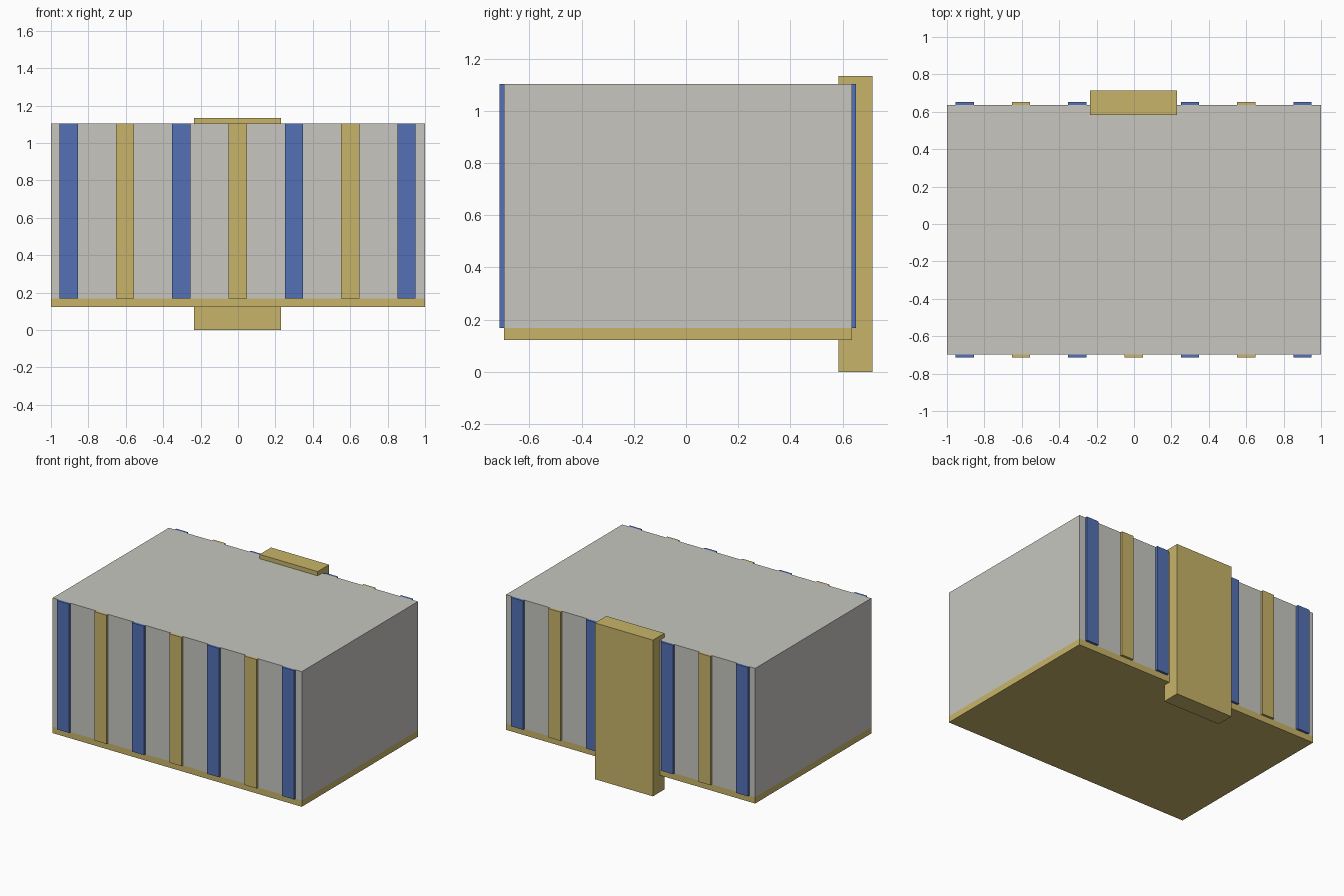
import bpy
import bmesh
from mathutils import Vector

cube = bpy.data.objects.get("Cube")
if cube:
    bpy.data.objects.remove(cube, do_unlink=True)


def material(name, rgb):
    mat = bpy.data.materials.new(name)
    mat.use_nodes = True
    mat.diffuse_color = (*rgb, 1)
    mat.node_tree.nodes["Principled BSDF"].inputs["Base Color"].default_value = (*rgb, 1)
    return mat


def box(name, low, high, mat):
    """Axis-aligned box between two opposite corners."""
    low, high = Vector(low), Vector(high)
    bm = bmesh.new()
    bmesh.ops.create_cube(bm, size=1)
    bmesh.ops.scale(bm, vec=high - low, verts=bm.verts)
    bmesh.ops.translate(bm, vec=(low + high) / 2, verts=bm.verts)
    mesh = bpy.data.meshes.new(name)
    bm.to_mesh(mesh)
    bm.free()
    mesh.materials.append(mat)
    obj = bpy.data.objects.new(name, mesh)
    bpy.context.collection.objects.link(obj)
    return obj


grey = material("light grey", (0.57, 0.565, 0.53))
gold = material("gold", (0.58, 0.456, 0.141))
blue = material("blue", (0.087, 0.165, 0.462))

FRONT, BACK = -0.697, 0.635
BASE, FLOOR, TOP = 0.122, 0.168, 1.103

# Main block and the gold band under it
box("body", (-1, FRONT, FLOOR), (1, BACK, TOP), grey)
box("base_band", (-1, FRONT, BASE), (1, BACK, FLOOR), gold)

# Alternating raised strips on the front and back faces
PITCH, HALF, DEPTH = 0.301, 0.049, 0.017
for i in range(-3, 4):
    x = i * PITCH - 0.002
    mat = blue if i % 2 else gold
    box(f"front_strip_{i + 4}", (x - HALF, FRONT - DEPTH, FLOOR),
        (x + HALF, FRONT, TOP), mat)
    if i:  # the middle of the back is covered by the post
        box(f"back_strip_{i + 4}", (x - HALF, BACK, FLOOR),
            (x + HALF, BACK + DEPTH, TOP), mat)

# Thick post on the back, reaching above and below the block
box("back_post", (-0.235, 0.584, 0), (0.231, 0.715, 1.134), gold)
